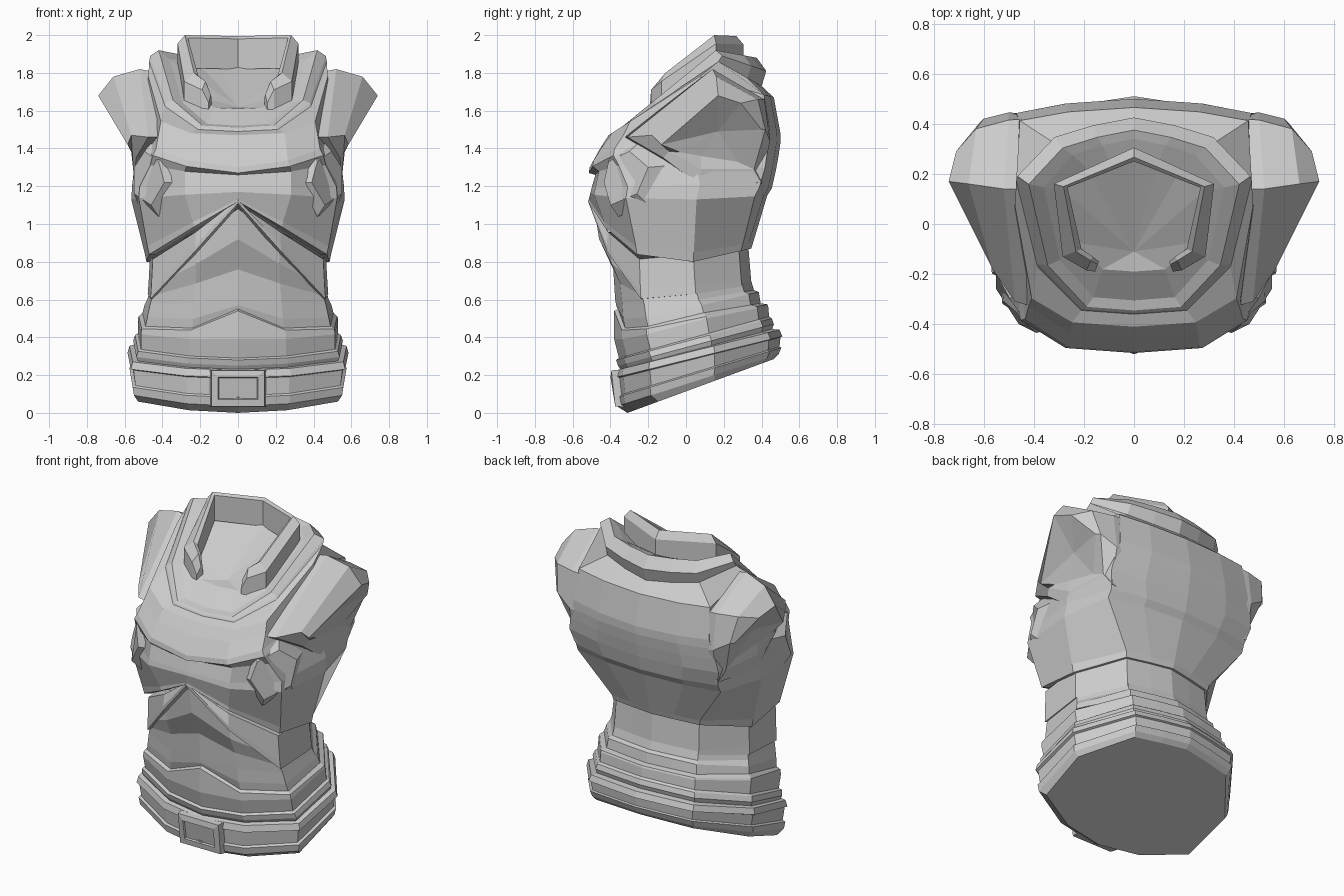
import bpy, bmesh

grey = bpy.data.materials.new("light grey")
grey.diffuse_color = (0.6, 0.6, 0.6, 1)

# Half cross-sections, front centre to back centre: (width fraction, depth fraction)
WAIST = [(0, 0), (.48, .05), (.97, .21), (1, .6), (.62, .93), (.3, .97), (0, 1)]
TORSO = [(0, 0), (.5, .02), (.93, .2), (1, .6), (.88, .93), (.48, .98), (0, 1)]
CHEST = [(0, 0), (.52, .02), (.86, .13), (1, .55), (.96, .94), (.55, .98), (0, 1)]
NECK = [(0, 0), (.45, .02), (.82, .25), (1, .7), (.68, .9), (.35, .96), (0, 1)]


def finish(name, bm):
    bmesh.ops.recalc_face_normals(bm, faces=bm.faces)
    me = bpy.data.meshes.new(name)
    bm.to_mesh(me)
    bm.free()
    me.materials.append(grey)
    ob = bpy.data.objects.new(name, me)
    bpy.context.collection.objects.link(ob)
    return ob


def ring(shape, w, yf, yb, zf, zs, zb, peak=0, lean=0, mid=.5):
    """Tilted ring: half width, front/back y, front/side/back z, front peak and lean."""
    side = shape[3][1]
    if zs is None:
        zs = zf + side * (zb - zf)
    half = []
    for k, (fx, t) in enumerate(shape):
        z = zf + (zs - zf) * t / side if t < side else zs + (zb - zs) * (t - side) / (1 - side)
        f = (1, mid, 0, 0, 0, 0, 0)[k]
        half.append((fx * w, yf + t * (yb - yf) - lean * f, z + peak * f))
    return half + [(-x, y, z) for x, y, z in half[-2:0:-1]]


def loft(name, rings, tip=None):
    bm = bmesh.new()
    rows = [[bm.verts.new(p) for p in r] for r in rings]
    n = len(rows[0])
    for a, b in zip(rows, rows[1:]):
        for i in range(n):
            bm.faces.new((a[i], a[(i + 1) % n], b[(i + 1) % n], b[i]))
    bm.faces.new(rows[0])
    if tip:
        v = bm.verts.new(tip)
        for i in range(n):
            bm.faces.new((rows[-1][i], rows[-1][(i + 1) % n], v))
    else:
        bm.faces.new(rows[-1])
    return finish(name, bm)


def mirror(ob):
    m = ob.modifiers.new("mirror", 'MIRROR')
    m.use_axis = (True, False, False)
    m.use_clip = True
    return ob


# Belt with two raised rims
loft("belt", [ring(WAIST, *r) for r in [
    (.545, -.31, .465, .0, None, .285),
    (.568, -.365, .49, .035, None, .31),
    (.575, -.375, .505, .08, None, .345),
    (.56, -.365, .495, .09, None, .35),
    (.57, -.375, .50, .18, None, .40),
    (.585, -.385, .51, .185, None, .405),
    (.575, -.375, .495, .225, None, .44),
    (.52, -.33, .45, .235, None, .445)]])

# Shirt: layered hem, narrow waist, front rising under the vest
loft("shirt", [ring(WAIST, *r) for r in [
    (.54, -.34, .45, .22, None, .42),
    (.555, -.36, .465, .25, None, .47),
    (.545, -.37, .455, .28, None, .50),
    (.53, -.355, .44, .29, None, .51),
    (.53, -.38, .435, .37, .50, .565, .02),
    (.525, -.38, .43, .41, .51, .575, .13, 0, .15),
    (.505, -.36, .395, .42, .53, .58, .13, 0, .15),
    (.495, -.37, .385, .47, .57, .64, .10, 0, .2),
    (.48, -.375, .36, .56, .60, .65, .04),
    (.465, -.385, .345, .60, .66, .70, .16),
    (.46, -.40, .335, .64, .74, .80, .28, .06),
    (.45, -.385, .325, .80, .84, .88, .28, .10)]])

# Inner jacket with an inverted V opening
loft("inner_jacket", [ring(WAIST, *r) for r in [
    (.45, -.36, .33, .59, .63, .66, .50, .12),
    (.478, -.395, .35, .59, .63, .66, .52, .12),
    (.474, -.397, .345, .63, .68, .70, .50, .12),
    (.465, -.40, .33, .80, .84, .88, .31, .10)]])

# Vest, chest, yoke and wide outer collar
upper = [ring(WAIST, *r) for r in [
    (.45, -.38, .31, .86, .80, .87, .25, .09),
    (.485, -.42, .345, .86, .80, .87, .26, .10),
    (.495, -.43, .355, .90, .85, .90, .23, .085)]]
upper += [ring(TORSO, *r) for r in [
    (.565, -.505, .43, 1.14, 1.13, 1.15, .03),
    (.56, -.50, .455, 1.19, 1.21, 1.19, .0)]]
upper += [ring(CHEST, *r) for r in [
    (.54, -.48, .475, 1.29, 1.38, 1.28, -.03),
    (.525, -.515, .49, 1.33, 1.47, 1.36, -.06),
    (.505, -.51, .50, 1.36, 1.52, 1.43, -.06),
    (.49, -.455, .50, 1.43, 1.60, 1.48, -.03),
    (.475, -.41, .465, 1.47, 1.78, 1.67)]]
upper += [ring(NECK, *r) for r in [
    (.47, -.36, .40, 1.49, 1.86, 1.73),
    (.465, -.355, .425, 1.50, 1.89, 1.81),
    (.42, -.345, .375, 1.51, 1.92, 1.88),
    (.36, -.305, .34, 1.52, 1.87, 1.87),
    (.28, -.19, .27, 1.61, 1.81, 1.84)]]
loft("vest", upper, tip=(0, -.11, 1.62))

# Inner collar: a band open at the front
bm = bmesh.new()
path = [  # outer x, outer y, inner x, inner y, top z
    (.155, -.19, .14, -.15, 1.67), (.19, -.185, .165, -.13, 1.74), (.285, -.13, .21, -.10, 1.785),
    (.32, .16, .265, .145, 1.985), (0, .305, 0, .25, 1.98)]
rows = []
for ox, oy, ix, iy, z in path:
    low = z - (.13 if oy < .1 else .16)
    rows.append([bm.verts.new(p) for p in (
        (ox, oy, low), (ox, oy, z - .03), (ix + .3 * (ox - ix), iy + .3 * (oy - iy), z + .015),
        (ix, iy, z), (ix, iy, low))])
for a, b in zip(rows, rows[1:]):
    for i in range(4):
        bm.faces.new((a[i], a[i + 1], b[i + 1], b[i]))
bm.faces.new(rows[0])
mirror(finish("inner_collar", bm))

# Shoulder caps: armhole rim, flared sleeve and slanted arm opening
mirror(loft("shoulder_cap", [
    [(.40, -.33, 1.46), (.42, .14, 1.80), (.42, .42, 1.66), (.42, .44, 1.42),
     (.42, .40, 1.20), (.42, .08, 1.16), (.42, -.12, 1.32)],
    [(.475, -.31, 1.46), (.52, .14, 1.82), (.50, .415, 1.66), (.50, .445, 1.44),
     (.50, .40, 1.22), (.55, .08, 1.20), (.54, -.12, 1.35)],
    [(.565, -.18, 1.47), (.66, .16, 1.78), (.63, .38, 1.66), (.60, .42, 1.50),
     (.53, .36, 1.29), (.555, .08, 1.29), (.56, -.09, 1.385)],
    [(.585, -.13, 1.42), (.74, .17, 1.68), (.71, .29, 1.64), (.62, .40, 1.50),
     (.53, .27, 1.33), (.55, .08, 1.36), (.565, -.03, 1.38)]],
    tip=(.59, .17, 1.49)))

# Armpit folds: shallow facets beside the chest
mirror(loft("armpit_fold", [
    [(.33, -.42, 1.22), (.38, -.38, 1.40), (.46, -.25, 1.43), (.52, -.08, 1.31), (.52, -.18, 1.08), (.42, -.36, 1.04)],
    [(.39, -.435, 1.22), (.42, -.41, 1.33), (.495, -.30, 1.385), (.55, -.20, 1.30), (.55, -.26, 1.16),
     (.46, -.40, 1.10)]]))

# Buckle: four-sided frame with a recessed plate, leaning with the belt
bm = bmesh.new()
layers = [(.15, .10, -.33), (.14, .095, -.385), (.105, .06, -.39), (.10, .055, -.38)]
rows = [[bm.verts.new((sx * w, y - sz * .01, .13 + sz * h))
         for sx, sz in ((-1, -1), (1, -1), (1, 1), (-1, 1))] for w, h, y in layers]
for a, b in zip(rows, rows[1:]):
    for i in range(4):
        bm.faces.new((a[i], a[(i + 1) % 4], b[(i + 1) % 4], b[i]))
bm.faces.new(rows[-1])
bm.faces.new(rows[0])
finish("buckle", bm)
